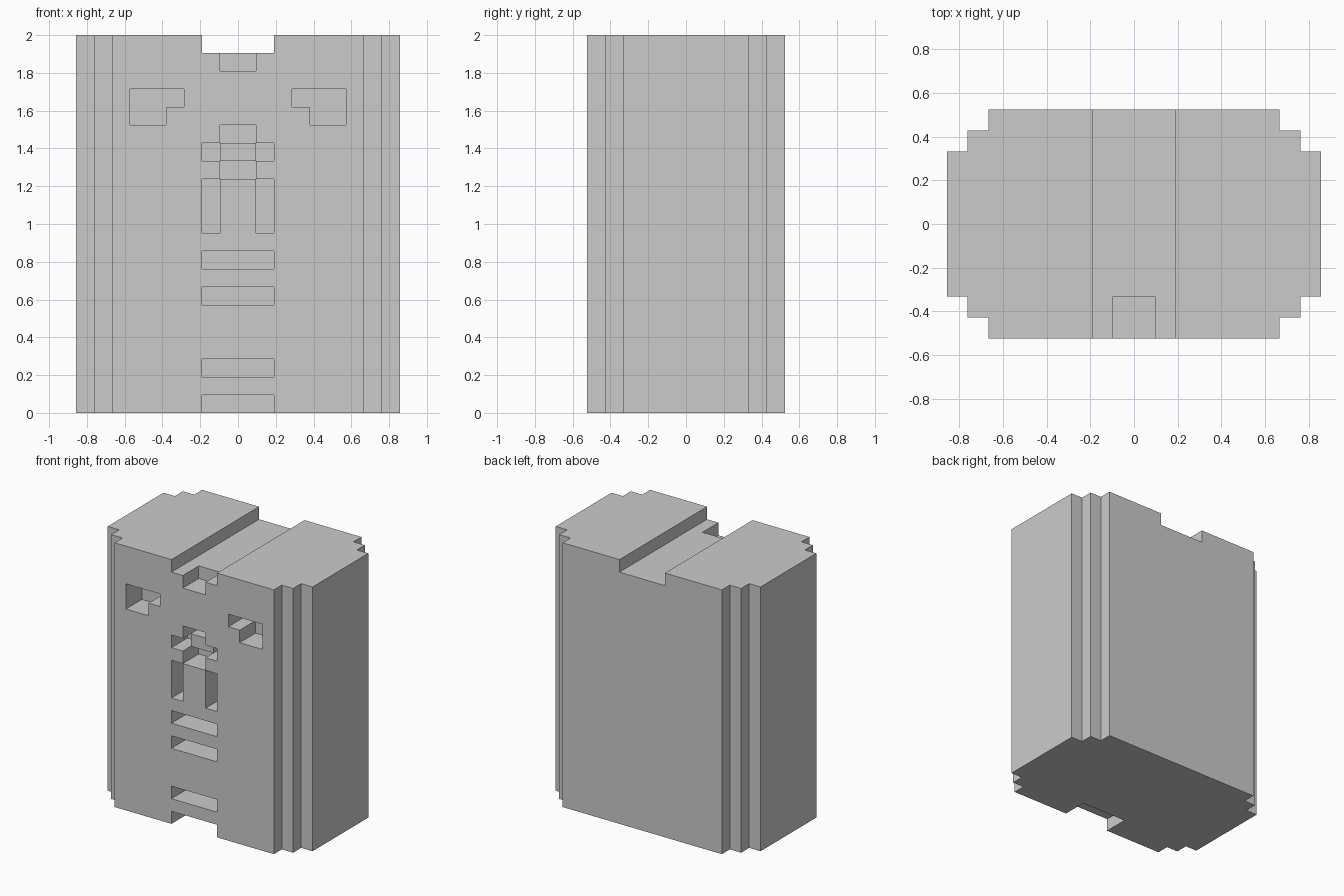
import bpy, bmesh
from mathutils import Matrix

if "Cube" in bpy.data.objects:
    bpy.data.objects.remove(bpy.data.objects["Cube"])

U = 2 / 21          # block unit: the model is 21 blocks tall
FRONT, BACK = -5.5, 5.5


def prism(name, outline, to_3d, depth):
    """Extrude a flat outline (in blocks) along a vector."""
    bm = bmesh.new()
    face = bm.faces.new([bm.verts.new(to_3d(a, b)) for a, b in outline])
    ext = bmesh.ops.extrude_face_region(bm, geom=[face])
    moved = [v for v in ext["geom"] if isinstance(v, bmesh.types.BMVert)]
    bmesh.ops.translate(bm, verts=moved, vec=depth)
    bmesh.ops.recalc_face_normals(bm, faces=bm.faces)
    bm.transform(Matrix.Scale(U, 4))
    mesh = bpy.data.meshes.new(name)
    bm.to_mesh(mesh)
    bm.free()
    ob = bpy.data.objects.new(name, mesh)
    bpy.context.collection.objects.link(ob)
    return ob


def rect(x0, x1, z0, z1):
    return [(x0, z0), (x1, z0), (x1, z1), (x0, z1)]


def mirrored(outline):
    return [(-x, z) for x, z in outline]


# Body: plan with stepped corners, extruded upward
quarter = [(9, 3.5), (8, 3.5), (8, 4.5), (7, 4.5), (7, 5.5)]
plan = (quarter + [(-x, y) for x, y in reversed(quarter)]
        + [(-x, -y) for x, y in quarter] + [(x, -y) for x, y in reversed(quarter)])
body = prism("body", plan, lambda x, y: (x, y, 0), (0, 0, 21))


def carve(name, outline, depth=2):
    """Cut an x-z outline into the front face."""
    cutter = prism(name + "_cutter", outline,
                   lambda x, z: (x, FRONT - 0.5, z), (0, depth + 0.5, 0))
    cutter.hide_render = True
    mod = body.modifiers.new(name, 'BOOLEAN')
    mod.operation = 'DIFFERENCE'
    mod.solver = 'EXACT'
    mod.object = cutter
    bpy.context.view_layer.objects.active = body
    bpy.ops.object.modifier_apply(modifier=mod.name)
    bpy.data.objects.remove(cutter)


# Top channel through the whole depth, with a small notch below it
carve("top_channel", rect(-2, 2, 20, 22), BACK - FRONT + 0.5)
carve("top_notch", rect(-1, 1, 19, 20.5))

# L-shaped eye recesses
eye = [(3, 18), (3, 17), (4, 17), (4, 16), (6, 16), (6, 18)]
carve("right_eye", eye)
carve("left_eye", mirrored(eye))

# Cross-shaped recess in the middle
arm = [(1, 13), (1, 14), (2, 14), (2, 15), (1, 15), (1, 16)]
carve("cross_recess", arm + mirrored(arm)[::-1])

# Two upright slots below the cross
slot = rect(1, 2, 10, 13)
carve("right_slot", slot)
carve("left_slot", mirrored(slot))

# Horizontal slots, the lowest one open at the base
for i, (z0, z1) in enumerate([(8, 9), (6, 7), (2, 3), (-1, 1)]):
    carve(f"level_slot_{i}", rect(-2, 2, z0, z1))

# Set-back block standing in the centre of the cross
prism("cross_centre", rect(-1, 1, 14, 15), lambda x, z: (x, FRONT + 1, z), (0, 1, 0))
